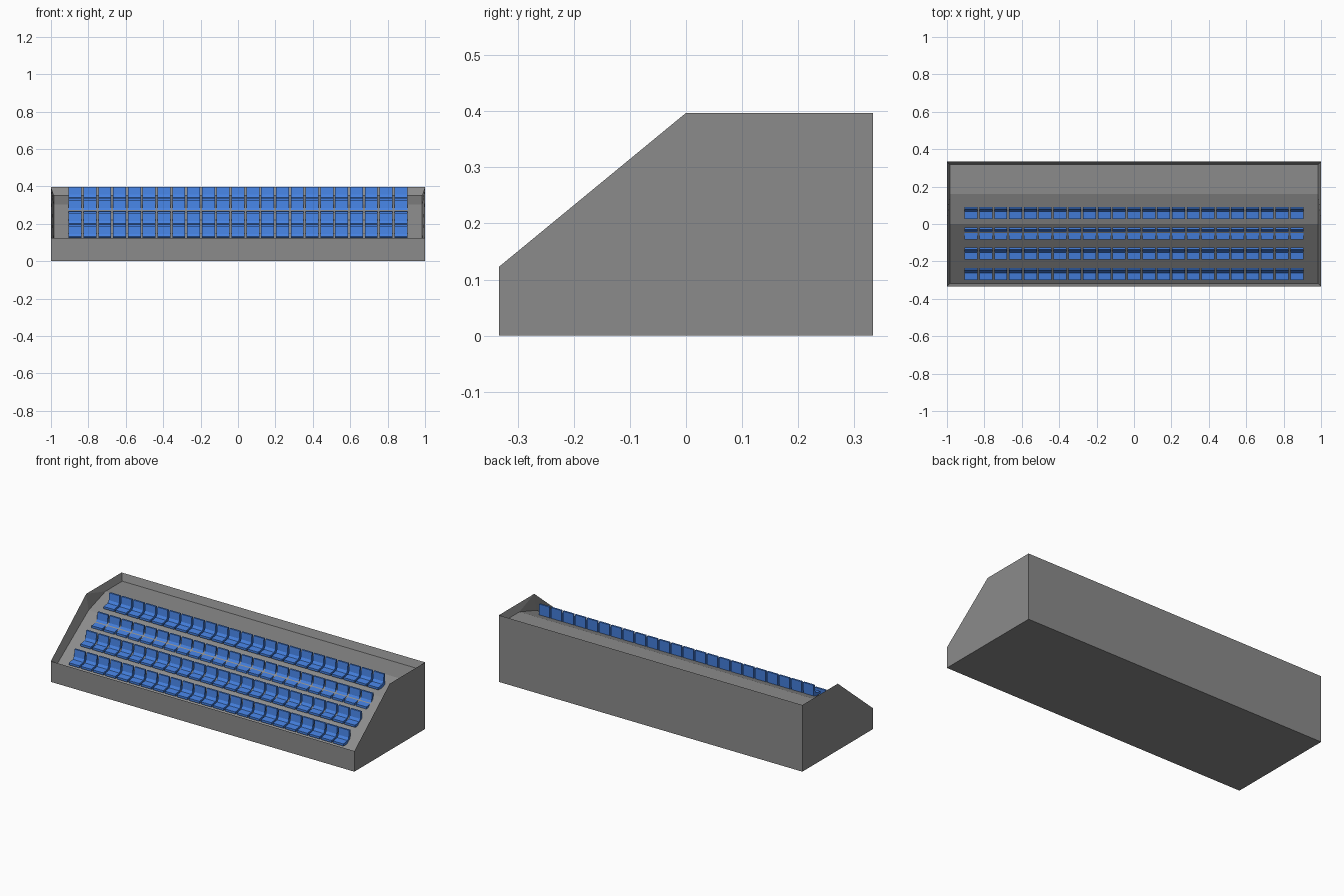
import bpy, bmesh

if "Cube" in bpy.data.objects:
    bpy.data.objects.remove(bpy.data.objects["Cube"])

SEATS, SEAT_W, SPAN = 23, 0.069, 1.81
PITCH = (SPAN - SEAT_W) / (SEATS - 1)


def material(name, rgb):
    mat = bpy.data.materials.new(name)
    mat.diffuse_color = (*rgb, 1)
    mat.use_nodes = True
    mat.node_tree.nodes["Principled BSDF"].inputs["Base Color"].default_value = mat.diffuse_color
    return mat


def finish(name, bm, mat):
    bmesh.ops.recalc_face_normals(bm, faces=bm.faces)
    mesh = bpy.data.meshes.new(name)
    bm.to_mesh(mesh)
    bm.free()
    mesh.materials.append(mat)
    obj = bpy.data.objects.new(name, mesh)
    bpy.context.collection.objects.link(obj)
    return obj


def prism(name, profile, x0, x1, mat):
    """Extrude a (y, z) profile along x."""
    bm = bmesh.new()
    face = bm.faces.new([bm.verts.new((x0, y, z)) for y, z in profile])
    moved = bmesh.ops.extrude_face_region(bm, geom=[face])["geom"]
    verts = [g for g in moved if isinstance(g, bmesh.types.BMVert)]
    bmesh.ops.translate(bm, vec=(x1 - x0, 0, 0), verts=verts)
    return finish(name, bm, mat)


# Stand: outer block whose knife-edged walls taper inwards down to a raked floor
outer = [(-0.333, 0), (0.333, 0), (0.333, 0.397), (0, 0.397), (-0.333, 0.123)]
floor = [(0.318, 0.355), (0.16, 0.355), (0, 0.303), (-0.318, 0.08)]
bm = bmesh.new()
sides = []
for s in (-1, 1):
    o = [bm.verts.new((s, y, z)) for y, z in outer]
    f = [bm.verts.new((s * 0.985, y, z)) for y, z in floor]
    bm.faces.new(o)                              # outer end
    bm.faces.new((o[2], o[3], f[1], f[0]))       # inner end, level part
    bm.faces.new((o[3], f[2], f[1]))             # inner end, bend
    bm.faces.new((o[3], o[4], f[3], f[2]))       # inner end, raked part
    sides.append([o[2], *f, o[4], o[0], o[1]])   # loop joined across the width
a, b = sides
for i in range(len(a)):
    j = (i + 1) % len(a)
    bm.faces.new((a[i], a[j], b[j], b[i]))
finish("stand_shell", bm, material("stand_grey", (0.26, 0.26, 0.26)))

# Seat rows: one seat profile repeated along x
blue = material("seat_blue", (0.06, 0.22, 0.75))
seat_profile = [(0.027, 0.324), (0.027, 0.337), (0.066, 0.342), (0.076, 0.356),
                (0.081, 0.397), (0.092, 0.397), (0.090, 0.328), (0.078, 0.322)]
row_shifts = [(-0.327, -0.210), (-0.218, -0.140), (-0.111, -0.072), (0, 0)]

for i, (dy, dz) in enumerate(row_shifts, 1):
    row = prism(f"seat_row_{i}", seat_profile, -SPAN / 2, -SPAN / 2 + SEAT_W, blue)
    row.location = (0, dy, dz)
    arr = row.modifiers.new("repeat", "ARRAY")
    arr.count = SEATS
    arr.use_relative_offset = False
    arr.use_constant_offset = True
    arr.constant_offset_displace = (PITCH, 0, 0)
